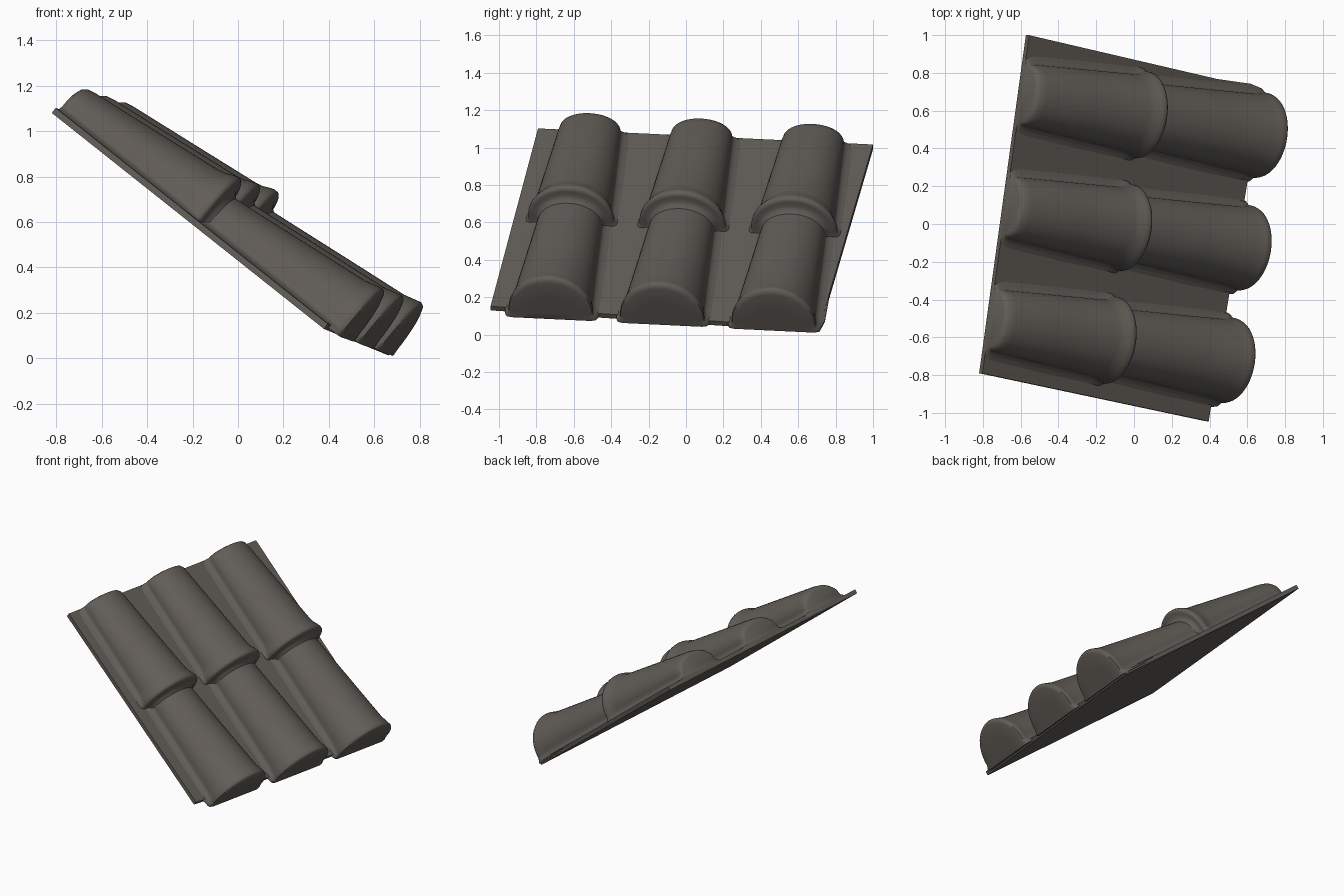
import bpy, bmesh, math
from mathutils import Vector

if "Cube" in bpy.data.objects:
    bpy.data.objects.remove(bpy.data.objects["Cube"])

# Sloped roof frame: s runs downhill, t runs across, h is away from the roof plane
O = Vector((-0.82, -0.79, 1.08))
U = Vector((0.777, -0.137, -0.615)).normalized()
N = U.cross(Vector((0.15, 0.986, -0.058))).normalized()
V = N.cross(U)
THICK = 0.028

clay = bpy.data.materials.new("dark_grey_clay")
clay.diffuse_color = (0.12, 0.108, 0.095, 1)
clay.use_nodes = True
clay.node_tree.nodes["Principled BSDF"].inputs["Base Color"].default_value = clay.diffuse_color


def place(s, t, h):
    return O + U * s + V * t + N * h


def finish(name, bm, angle):
    bmesh.ops.recalc_face_normals(bm, faces=bm.faces[:])
    me = bpy.data.meshes.new(name)
    bm.to_mesh(me)
    bm.free()
    me.materials.append(clay)
    ob = bpy.data.objects.new(name, me)
    bpy.context.collection.objects.link(ob)
    bpy.ops.object.select_all(action='DESELECT')
    ob.select_set(True)
    bpy.context.view_layer.objects.active = ob
    bpy.ops.object.shade_smooth_by_angle(angle=math.radians(angle))
    return ob


def profile(r, top, flare):
    """Rounded arch whose feet sweep out into the slab."""
    n = 28
    foot = 0.055
    arch = [(r * math.cos(math.pi * i / n),
             foot + (top - foot) * math.sin(math.pi * i / n)) for i in range(n + 1)]
    right = [(r + flare, 0.012), (r + flare, THICK - 0.006),
             (r + flare * 0.45, THICK + 0.006), (r + flare * 0.13, THICK + 0.014)]
    left = [(-a, b) for a, b in reversed(right)]
    return right + arch + left


def tile(name, t0, rings):
    """Loft a half-round tile through rings of (s, radius, top height, flare)."""
    bm = bmesh.new()
    loops = []
    for s, r, top, fl in rings:
        axis = t0 + 0.003 * s
        loops.append([bm.verts.new(place(s, axis + a, b)) for a, b in profile(r, top, fl)])
    for A, B in zip(loops, loops[1:]):
        for i in range(len(A)):
            j = (i + 1) % len(A)
            bm.faces.new((A[i], A[j], B[j], B[i]))
    bm.faces.new(loops[0])
    bm.faces.new(loops[-1])
    return finish(name, bm, 50)


# Backing slab, slightly skewed
bm = bmesh.new()
corners = [(0, 0), (1.55, -0.042), (1.602, 1.741), (0.0, 1.81)]
low = [bm.verts.new(place(s, t, 0)) for s, t in corners]
high = [bm.verts.new(place(s, t, THICK)) for s, t in corners]
bm.faces.new(low)
bm.faces.new(high)
for i in range(4):
    j = (i + 1) % 4
    bm.faces.new((low[i], low[j], high[j], high[i]))
finish("backing_slab", bm, 30)

# Three columns, each with an upper tile lapping over a lower tile
for k in range(3):
    t0 = 0.287 + 0.603 * k
    d = 0.004 * k - 0.004
    tile(f"lower_tile_{k + 1}", t0, [
        (0.70, 0.165, 0.180, 0.05), (0.90, 0.178, 0.199, 0.06),
        (1.25, 0.197, 0.236, 0.06), (1.52 + d, 0.213, 0.264, 0.05),
        (1.575 + d, 0.223, 0.278, 0.03), (1.60 + d, 0.228, 0.284, 0.02),
        (1.612 + d, 0.224, 0.278, 0.015), (1.619 + d, 0.205, 0.255, 0.01),
        (1.619 + d, 0.120, 0.160, 0.01)])
    tile(f"upper_tile_{k + 1}", t0, [
        (0.000, 0.145, 0.135, 0.05), (0.006, 0.156, 0.153, 0.05),
        (0.022, 0.164, 0.166, 0.05), (0.06, 0.168, 0.174, 0.06),
        (0.40, 0.188, 0.212, 0.06), (0.70, 0.206, 0.246, 0.05),
        (0.735, 0.212, 0.254, 0.045), (0.765, 0.225, 0.268, 0.03),
        (0.785, 0.232, 0.274, 0.02), (0.800, 0.232, 0.273, 0.015),
        (0.810, 0.224, 0.263, 0.012), (0.812, 0.212, 0.248, 0.012),
        (0.813, 0.196, 0.224, 0.012), (0.822, 0.184, 0.206, 0.012),
        (0.845, 0.172, 0.190, 0.012)])
